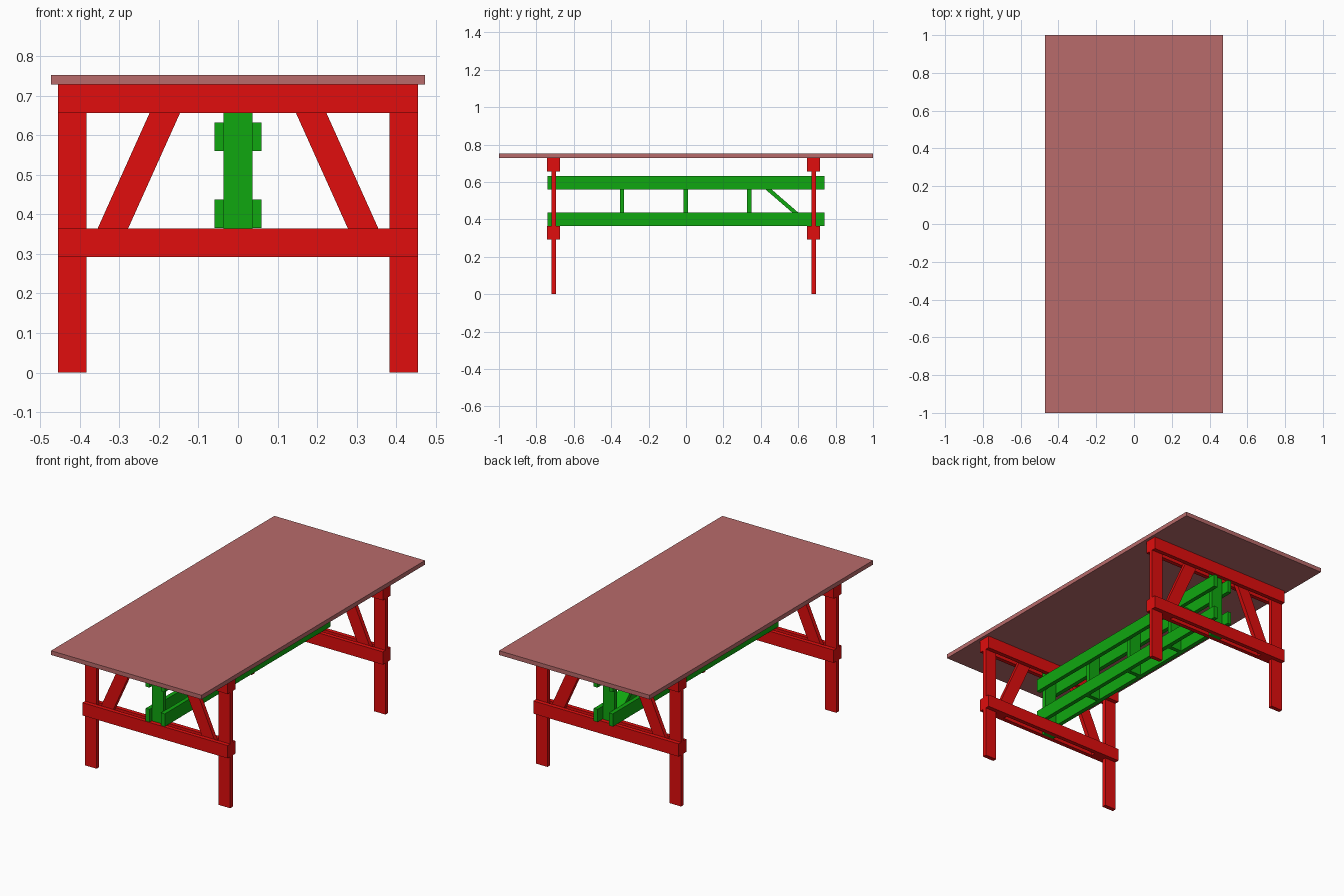
import bpy, bmesh

if "Cube" in bpy.data.objects:
    bpy.data.objects.remove(bpy.data.objects["Cube"])


def material(name, rgb):
    m = bpy.data.materials.new(name)
    m.diffuse_color = (*rgb, 1)
    m.use_nodes = True
    m.node_tree.nodes["Principled BSDF"].inputs["Base Color"].default_value = m.diffuse_color
    return m


RED = material("red_frame", (0.75, 0.004, 0.004))
GREEN = material("green_truss", (0.005, 0.39, 0.005))
TOP = material("tabletop_rose", (0.48, 0.145, 0.145))


def prism(name, points, depth, mat):
    """Extrude a closed 3D outline along the depth vector."""
    bm = bmesh.new()
    face = bm.faces.new([bm.verts.new(p) for p in points])
    ext = bmesh.ops.extrude_face_region(bm, geom=[face])
    verts = [g for g in ext["geom"] if isinstance(g, bmesh.types.BMVert)]
    bmesh.ops.translate(bm, verts=verts, vec=depth)
    bmesh.ops.recalc_face_normals(bm, faces=bm.faces[:])
    mesh = bpy.data.meshes.new(name)
    bm.to_mesh(mesh)
    bm.free()
    mesh.materials.append(mat)
    obj = bpy.data.objects.new(name, mesh)
    bpy.context.collection.objects.link(obj)
    return obj


def board(name, x, y, z, mat):
    """Box from (min, max) ranges."""
    pts = [(x[0], y[0], z[0]), (x[1], y[0], z[0]),
           (x[1], y[0], z[1]), (x[0], y[0], z[1])]
    return prism(name, pts, (0, y[1] - y[0], 0), mat)


T = 0.0236            # board thickness
H = T / 2
W = 0.036             # half board width
LOW, HIGH = (0.292, 0.364), (0.656, 0.728)   # cross beam heights

# Tabletop
board("tabletop", (-0.472, 0.472), (-1, 1), (0.728, 0.752), TOP)

# Two end trestles: legs and braces sandwiched between doubled beams
for end, yc in (("front", -0.708), ("back", 0.682)):
    mid = (yc - H, yc + H)
    for side, s in (("left", -1), ("right", 1)):
        board(f"{end}_{side}_leg", sorted((s * 0.383, s * 0.455)), mid, (0, 0.728), RED)
        brace = [(s * 0.31, yc - H, 0.292), (s * 0.387, yc - H, 0.292),
                 (s * 0.191, yc - H, 0.728), (s * 0.114, yc - H, 0.728)]
        prism(f"{end}_{side}_brace", brace, (0, T, 0), RED)
    for level, z in (("lower", LOW), ("upper", HIGH)):
        board(f"{end}_{level}_beam_outer", (-0.455, 0.455), (yc - H - T, yc - H), z, RED)
        board(f"{end}_{level}_beam_inner", (-0.455, 0.455), (yc + H, yc + H + T), z, RED)
    # Centre post carrying the truss
    board(f"{end}_centre_post", (-W, W), mid, (0.292, 0.728), GREEN)

# Paired long rails
for level, z in (("lower", (0.365, 0.437)), ("upper", (0.560, 0.632))):
    for side, s in (("left", -1), ("right", 1)):
        board(f"{level}_{side}_rail", sorted((s * W, s * (W + T))), (-0.741, 0.741), z, GREEN)

# Truss uprights between the rails
for i, yc in enumerate((-0.342, -0.002, 0.339)):
    board(f"truss_upright_{i + 1}", (-W, W), (yc - H, yc + H), (0.365, 0.632), GREEN)

# Single diagonal at the back end of the truss
diagonal = [(-W, 0.651, 0.365), (-W, 0.670, 0.365), (-W, 0.670, 0.376),
            (-W, 0.375, 0.632), (-W, 0.342, 0.632)]
prism("truss_diagonal", diagonal, (2 * W, 0, 0), GREEN)
